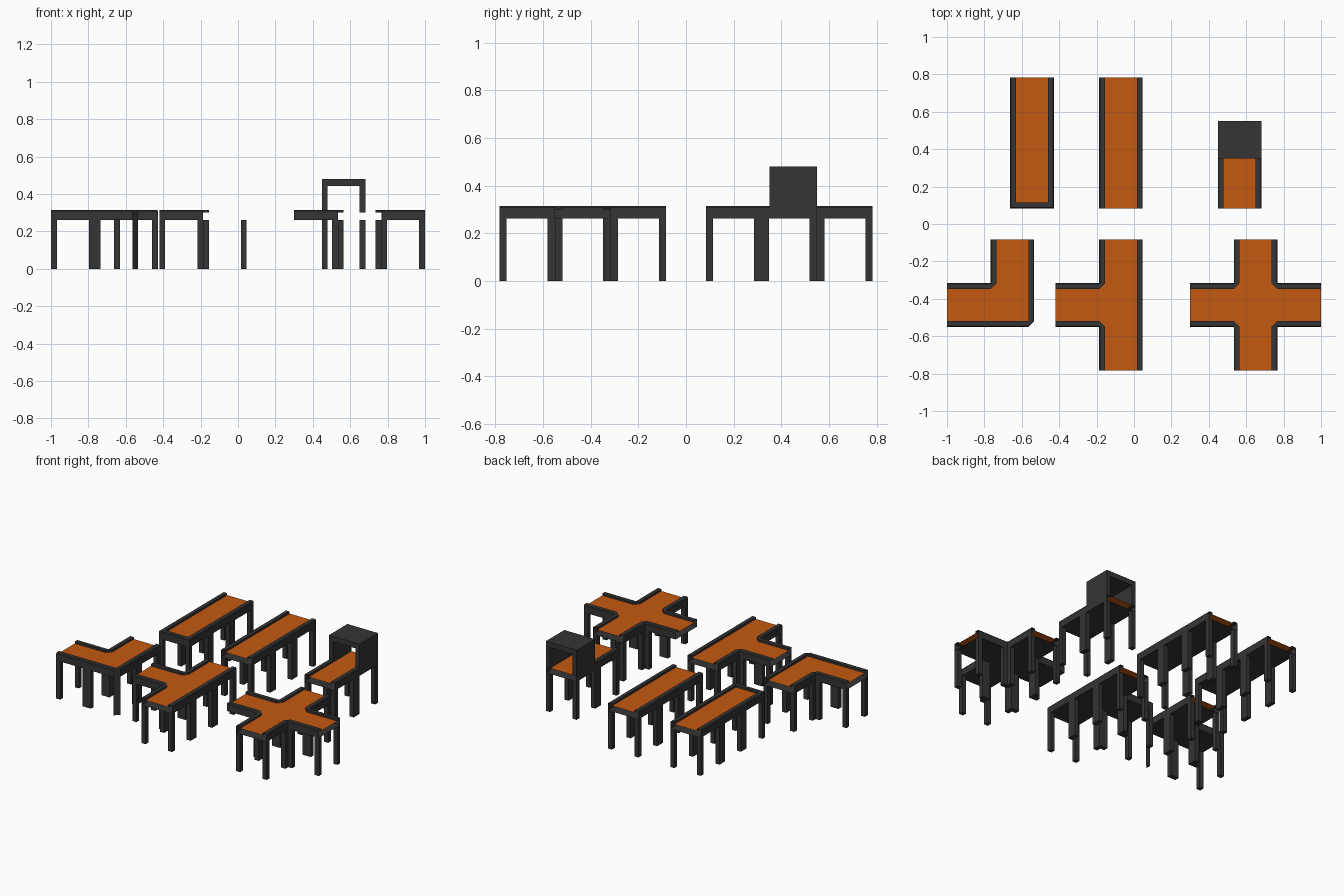
import bpy, bmesh
from mathutils import Vector

if "Cube" in bpy.data.objects:
    bpy.data.objects.remove(bpy.data.objects["Cube"])

H = 0.7 / 6          # half a track cell
W = 0.031            # rail and leg width
Z0, ZB, Z1 = 0.262, 0.301, 0.315


def material(name, col):
    m = bpy.data.materials.new(name)
    m.diffuse_color = (*col, 1)
    m.use_nodes = True
    m.node_tree.nodes["Principled BSDF"].inputs["Base Color"].default_value = m.diffuse_color
    return m


DARK = material("charcoal", (0.035, 0.035, 0.035))
ORANGE = material("belt_orange", (0.56, 0.1, 0.006))


def finish(bm, name, mat, fix=True):
    if fix:
        bmesh.ops.recalc_face_normals(bm, faces=bm.faces)
    me = bpy.data.meshes.new(name)
    bm.to_mesh(me)
    bm.free()
    me.materials.append(mat)
    ob = bpy.data.objects.new(name, me)
    bpy.context.collection.objects.link(ob)
    return ob


def pairs(chain, centre, chamfer):
    """Outer and inner points of a rail; the belt lies left of the chain."""
    p = [Vector(centre) + Vector(c) * H for c in chain]
    d = [(b - a).normalized() for a, b in zip(p, p[1:])]
    n = [Vector((-v.y, v.x)) for v in d]
    out = [(p[0], p[0] + n[0] * W)]
    for i in range(1, len(p) - 1):
        inner = p[i] + (n[i - 1] + n[i]) * W
        if d[i - 1].cross(d[i]) < 0:        # inside corner: diagonal lip
            out += [(p[i], p[i] + n[i - 1] * W), (p[i], p[i] + n[i] * W)]
        elif chamfer:                       # cut outside corner
            out += [(p[i] - d[i - 1] * W, inner), (p[i] + d[i] * W, inner)]
        else:
            out.append((p[i], inner))
    out.append((p[-1], p[-1] + n[-1] * W))
    return out


def face(bm, pts):
    clean = [q for i, q in enumerate(pts) if (q - pts[i - 1]).length > 1e-5]
    if len(clean) > 2:
        return bm.faces.new([bm.verts.new(q) for q in clean])


def prism(bm, pts, z0, z1):
    r = bmesh.ops.extrude_face_region(bm, geom=[face(bm, [Vector((*q, z0)) for q in pts])])
    vs = [v for v in r["geom"] if isinstance(v, bmesh.types.BMVert)]
    bmesh.ops.translate(bm, verts=vs, vec=(0, 0, z1 - z0))


def track(name, centre, cells, chains, chamfer=False, bare=()):
    rails = [pairs(c, centre, chamfer) for c in chains]
    # open-ended rails swept from a small profile
    profile = [(0, Z0), (0, Z1 - 0.006), (0.15, Z1), (1, Z1), (1, ZB)]
    bm = bmesh.new()
    for rail in rails:
        rows = [[Vector((*o.lerp(i, t), z)) for t, z in profile] for o, i in rail]
        for a, b in zip(rows, rows[1:]):
            for k in range(len(profile) - 1):
                face(bm, [a[k], b[k], b[k + 1], a[k + 1]])
    # underside plate
    plate = face(bm, [Vector((*o, Z0)) for rail in rails for o, _ in rail])
    plate.normal_flip()
    bmesh.ops.remove_doubles(bm, verts=bm.verts, dist=1e-5)
    finish(bm, name + "_rails", DARK, fix=False)
    # belt surface
    bm = bmesh.new()
    face(bm, [Vector((*i, ZB)) for rail in rails for _, i in rail])
    finish(bm, name + "_belt", ORANGE, fix=False)
    # four legs per cell
    bm = bmesh.new()
    for cx, cy in cells:
        for sx in (-1, 1):
            for sy in (-1, 1):
                if (cx + sx, cy + sy) in bare:
                    continue
                x = centre[0] + (cx + sx) * H
                y = centre[1] + (cy + sy) * H
                u, v = x - sx * W, y - sy * W
                quad = [(x, y), (u, y), (u, v), (x, v)]
                if chamfer and (cx, cy, sx, sy) == (0, 0, 1, -1):
                    quad = quad[1:]
                prism(bm, quad, 0, Z0)
    finish(bm, name + "_legs", DARK)


MID, LEFT, RIGHT, UP, DOWN = (0, 0), (-2, 0), (2, 0), (0, 2), (0, -2)
UL = [(-1, 3), (-1, 1), (-3, 1)]
DL = [(-3, -1), (-1, -1), (-1, -3)]
DR = [(1, -3), (1, -1), (3, -1)]
UR = [(3, 1), (1, 1), (1, 3)]
SIDE = [(1, -3), (1, 3)]
Y = 0.433

track("end_track", (-0.545, Y), [MID, UP, DOWN],
      [[(-1, 3), (-1, -3), (1, -3), (1, 3)]])
track("straight_track", (-0.07, Y), [MID, UP, DOWN],
      [SIDE, [(-1, 3), (-1, -3)]])
track("tunnel_track", (0.565, Y), [MID, DOWN],
      [[(1, -3), (1, 1)], [(-1, 1), (-1, -3)]])
track("corner_track", (-0.65, -Y), [MID, LEFT, UP],
      [[(-3, -1), (1, -1), (1, 3)], UL], chamfer=True)
track("tee_track", (-0.07, -Y), [MID, LEFT, UP, DOWN], [SIDE, UL, DL])
track("cross_track", (0.65, -Y), [MID, LEFT, RIGHT, UP, DOWN],
      [UR, UL, DL, DR], bare=[(-3, 1), (-3, -1)])

# scanner tunnel: an arch profile extruded along y
a, b, top = 0.565 - H, 0.565 + H, 0.48
arch = [(a, ZB), (a, top), (b, top), (b, ZB), (b - W, ZB),
        (b - W, top - 0.037), (a + W, top - 0.037), (a + W, ZB)]
bm = bmesh.new()
f = face(bm, [Vector((x, 0.35, z)) for x, z in arch])
r = bmesh.ops.extrude_face_region(bm, geom=[f])
bmesh.ops.translate(bm, verts=[v for v in r["geom"] if isinstance(v, bmesh.types.BMVert)],
                    vec=(0, Y + H - 0.35, 0))
finish(bm, "scanner_tunnel", DARK)
